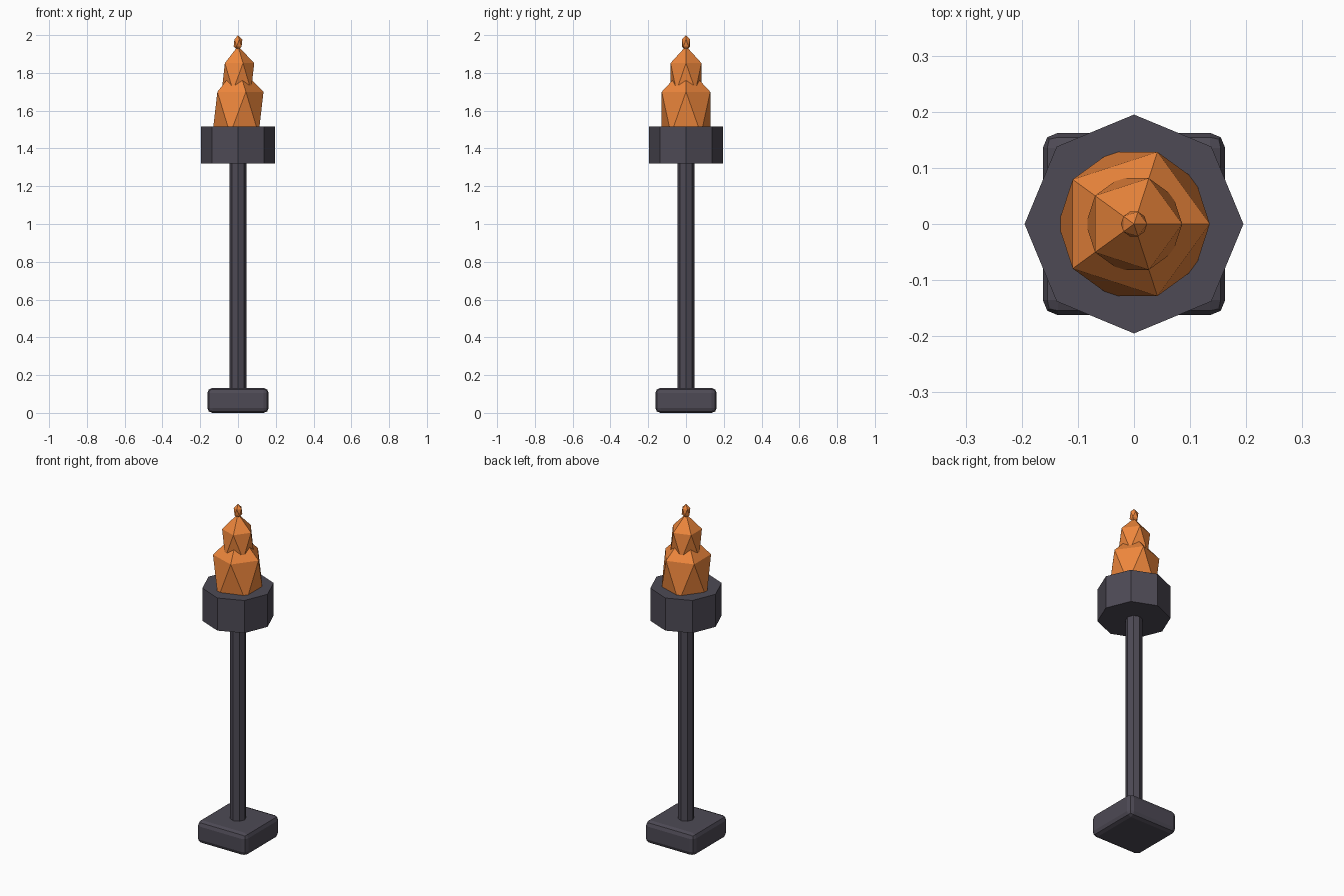
import bpy

if "Cube" in bpy.data.objects:
    bpy.data.objects.remove(bpy.data.objects["Cube"])


def material(name, color):
    m = bpy.data.materials.new(name)
    m.diffuse_color = (*color, 1)
    m.use_nodes = True
    m.node_tree.nodes["Principled BSDF"].inputs["Base Color"].default_value = m.diffuse_color
    return m


iron = material("dark_iron", (0.075, 0.068, 0.09))
fire = material("orange_fire", (0.85, 0.24, 0.045))


def finish(name, mat):
    ob = bpy.context.object
    ob.name = name
    ob.data.materials.append(mat)
    return ob


def octagon(name, radius, z0, z1):
    bpy.ops.mesh.primitive_cylinder_add(vertices=8, radius=radius, depth=z1 - z0,
                                        location=(0, 0, (z0 + z1) / 2))
    return finish(name, iron)


def flame(name, radius, half_height, z):
    bpy.ops.mesh.primitive_ico_sphere_add(subdivisions=1, radius=1, location=(0, 0, z))
    ob = finish(name, fire)
    ob.scale = (radius, radius, half_height)
    bpy.ops.object.transform_apply(location=False, rotation=False, scale=True)
    return ob


# Square foot with rounded edges
bpy.ops.mesh.primitive_cube_add(size=1, location=(0, 0, 0.066))
base = finish("base", iron)
base.scale = (0.325, 0.325, 0.132)
bpy.ops.object.transform_apply(location=False, rotation=False, scale=True)
bevel = base.modifiers.new("rounded_edges", 'BEVEL')
bevel.width = 0.027
bevel.segments = 2

# Pole and fire bowl
octagon("pole", 0.045, 0.10, 1.34)
octagon("bowl", 0.195, 1.321, 1.515)

# Stacked faceted flames
flame("flame_lower", 0.151, 0.25, 1.588)
flame("flame_middle", 0.096, 0.163, 1.779)
flame("flame_tip", 0.026, 0.042, 1.958)
